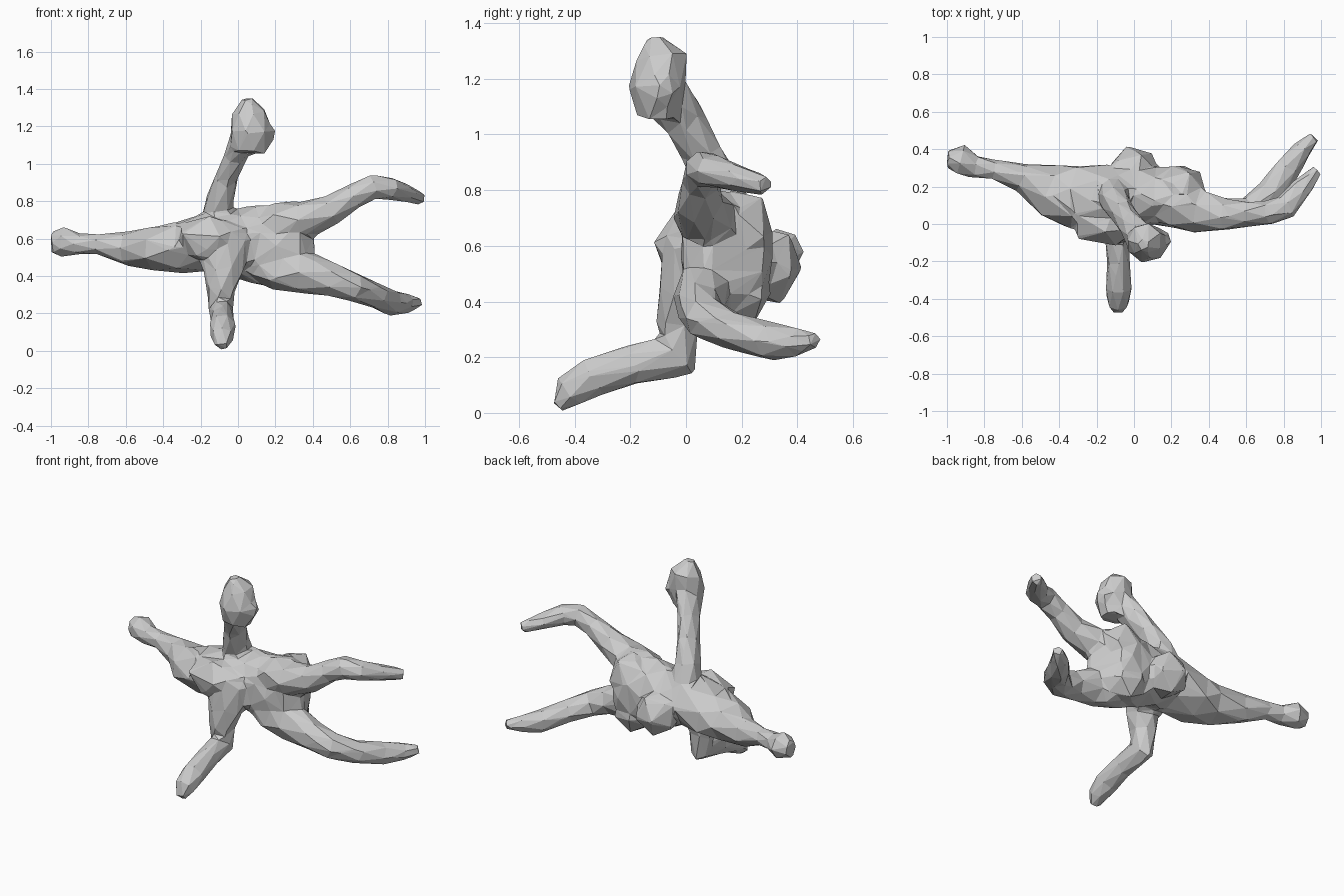
import bpy, bmesh, random
from math import cos, sin, pi
from mathutils import Vector, Matrix

random.seed(4)
bm = bmesh.new()


def limb(stations, up, sides=7):
    """Faceted tube; each station is x, y, z, half width across, half width along up."""
    up = Vector(up)
    pts = [Vector(s[:3]) for s in stations]
    rings = []
    for i, s in enumerate(stations):
        t = (pts[min(i + 1, len(pts) - 1)] - pts[max(i - 1, 0)]).normalized()
        side = t.cross(up).normalized()
        v = side.cross(t).normalized()
        ring = []
        for k in range(sides):
            a = 2 * pi * (k + 0.5 * (i % 2)) / sides
            r = random.uniform(1.0, 1.12)
            ring.append(bm.verts.new(pts[i] + (side * cos(a) * s[3] + v * sin(a) * s[4]) * r))
        rings.append(ring)
    # staggered rings give a triangulated skin
    for i, (a, b) in enumerate(zip(rings, rings[1:])):
        for k in range(sides):
            n = (k + 1) % sides
            if i % 2 == 0:
                bm.faces.new((a[k], a[n], b[k]))
                bm.faces.new((a[n], b[n], b[k]))
            else:
                bm.faces.new((a[k], b[n], b[k]))
                bm.faces.new((a[k], a[n], b[n]))
    bm.faces.new(rings[0][::-1])
    bm.faces.new(rings[-1])


def lump(centre, radii, turn=0.4):
    m = Matrix.Translation(centre) @ Matrix.Diagonal((*radii, 1)) @ Matrix.Rotation(turn, 4, 'X')
    bmesh.ops.create_icosphere(bm, subdivisions=1, radius=1.12, matrix=m)


# trunk running into the long left limb
limb([(-1.0, .35, .58, .045, .055), (-.93, .345, .58, .08, .08), (-.85, .305, .57, .06, .055),
      (-.75, .29, .57, .052, .052), (-.6, .25, .55, .075, .088), (-.45, .17, .545, .14, .11),
      (-.32, .15, .55, .165, .14), (-.15, .13, .59, .18, .15), (0, .14, .58, .155, .18),
      (.1, .15, .57, .155, .2), (.2, .15, .56, .165, .21), (.3, .15, .56, .165, .23),
      (.37, .18, .56, .11, .13)], (0, 0, 1))

# raised limb
limb([(-.11, .17, .66, .09, .09), (-.1, .12, .8, .075, .085), (-.06, .06, .93, .06, .075),
      (-.01, -.01, 1.05, .06, .075), (.03, -.07, 1.14, .07, .09)], (0, 1, 0))
# knob on the raised limb, with a small side spur
limb([(.06, -.1, 1.06, .09, .075), (.07, -.1, 1.17, .11, .1),
      (.06, -.09, 1.28, .085, .09), (.05, -.12, 1.35, .025, .025)], (0, 1, 0))
lump((.14, -.09, 1.16), (.06, .06, .07))

# standing leg and forward foot
limb([(-.07, .04, .58, .12, .14), (-.08, -.02, .43, .085, .1), (-.09, -.025, .32, .075, .075),
      (-.09, -.03, .21, .085, .065), (-.085, -.2, .17, .068, .06), (-.085, -.34, .13, .072, .068),
      (-.085, -.42, .075, .062, .06), (-.085, -.465, .02, .022, .03)], (1, 0, 0))

# upper right limb
limb([(.1, .15, .62, .12, .1), (.24, .12, .68, .14, .11), (.35, .07, .7, .11, .1),
      (.5, .05, .755, .08, .08), (.62, .055, .83, .065, .065), (.72, .06, .88, .065, .065),
      (.81, .09, .87, .065, .06), (.9, .2, .84, .055, .045), (.98, .29, .815, .03, .035)], (0, 0, 1))

# lower right limb
limb([(.08, .14, .5, .12, .1), (.22, .11, .43, .13, .11), (.35, .06, .42, .1, .11),
      (.5, .05, .38, .08, .085), (.62, .07, .34, .075, .075), (.73, .17, .295, .075, .065),
      (.83, .31, .255, .065, .068), (.9, .4, .255, .05, .05), (.97, .465, .26, .03, .025)], (0, 0, 1))

# bulges on the trunk
lump((-.15, .01, .6), (.19, .12, .12))
lump((.0, .29, .53), (.13, .12, .135))
lump((.26, .2, .66), (.12, .11, .14))
lump((.23, .2, .44), (.12, .1, .12))
lump((-.34, .13, .59), (.11, .12, .1))
lump((.08, .1, .6), (.15, .1, .13))

bmesh.ops.recalc_face_normals(bm, faces=bm.faces)
mesh = bpy.data.meshes.new("branching_figure")
bm.to_mesh(mesh)
bm.free()
figure = bpy.data.objects.new("branching_figure", mesh)
bpy.context.collection.objects.link(figure)

# fuse the parts into one skin, then reduce to coarse flat facets
fuse = figure.modifiers.new("fuse", 'REMESH')
fuse.mode = 'VOXEL'
fuse.voxel_size = 0.016
soften = figure.modifiers.new("soften", 'SMOOTH')
soften.factor = 0.5
soften.iterations = 4
facets = figure.modifiers.new("facets", 'DECIMATE')
facets.ratio = 0.028
